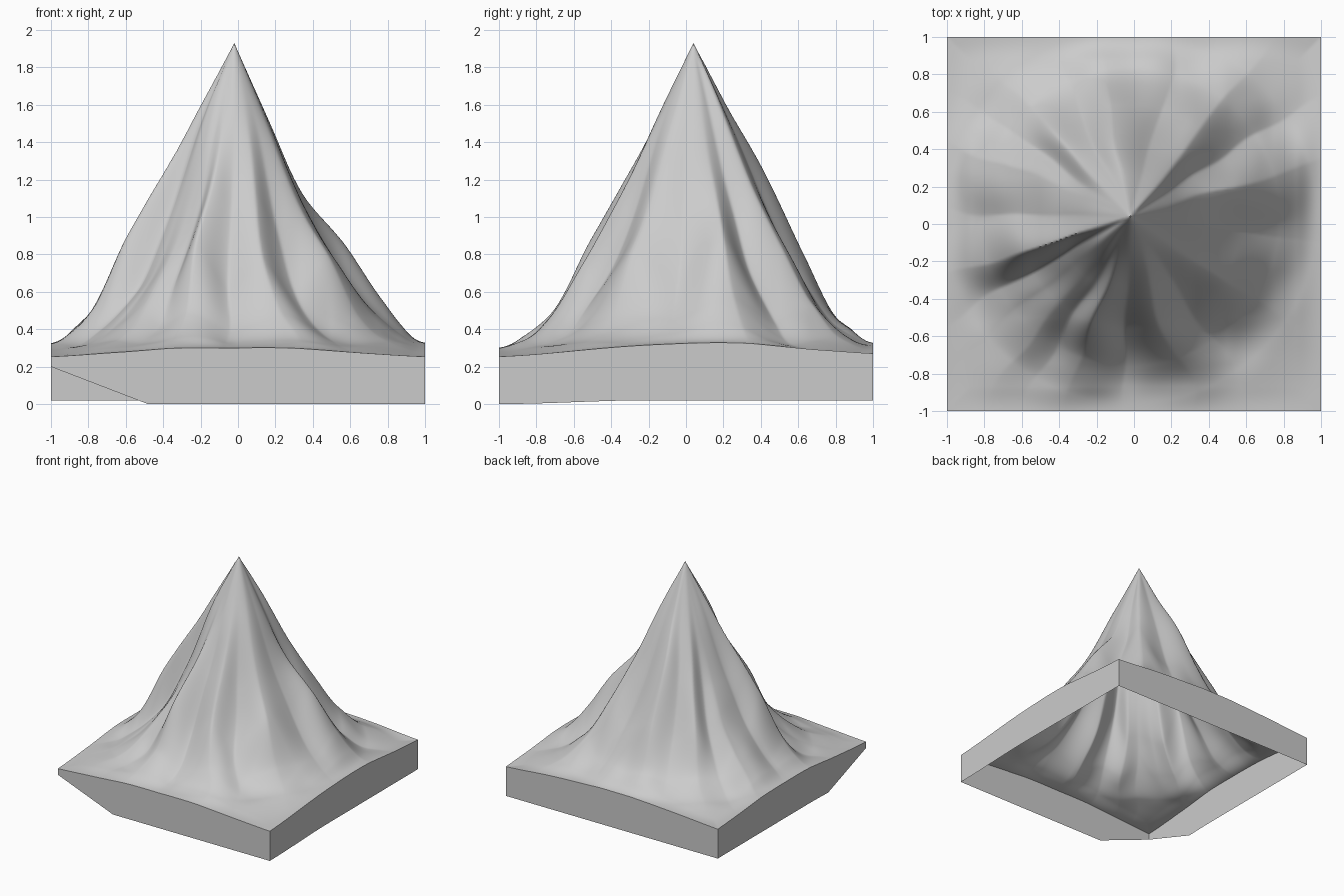
import bpy, bmesh, math
from mathutils import noise, Vector

if "Cube" in bpy.data.objects:
    bpy.data.objects.remove(bpy.data.objects["Cube"])

N = 200                      # grid cells per side
PEAK = (-0.02, 0.04)
TOP = 1.93
RADII = [0, .2, .4, .6, .8, 1.0, 1.4]

# Ridges and gullies around the peak: angle, heights at radius .2 .4 .6 .8
SPOKES = [
    (17, 1.49, 1.10, .87, .57), (33, 1.47, .99, .66, .41),
    (50, 1.57, 1.17, .85, .55), (75, 1.51, 1.05, .66, .41),
    (100, 1.56, 1.21, .80, .43), (115, 1.52, 1.08, .67, .41),
    (132, 1.52, 1.13, .78, .45), (146, 1.49, 1.00, .64, .41),
    (157, 1.49, 1.04, .72, .50), (178, 1.51, 1.05, .66, .43),
    (198, 1.57, 1.24, .90, .51), (209, 1.51, 1.00, .60, .40),
    (220, 1.54, 1.01, .62, .42), (232, 1.53, 1.04, .68, .49),
    (241, 1.51, 1.06, .66, .43), (251, 1.52, 1.18, .86, .49),
    (268, 1.52, 1.05, .62, .38), (288, 1.52, 1.12, .78, .47),
    (305, 1.50, .97, .60, .40), (325, 1.51, 1.10, .80, .46),
    (352, 1.47, 1.01, .69, .45),
]


def smooth(t):
    t = min(max(t, 0), 1)
    return t * t * (3 - 2 * t)


def along(row, r):
    """Height along one spoke (monotone cubic through its points)."""
    h = [TOP, *row[1:], .30 + .3 * (row[4] - .36), .26]
    i = next((k for k in range(5) if r < RADII[k + 1]), 5)

    def slope(k):
        if k == 0:
            return (h[1] - h[0]) / .2
        if k == 6:
            return 0
        a = (h[k] - h[k - 1]) / (RADII[k] - RADII[k - 1])
        b = (h[k + 1] - h[k]) / (RADII[k + 1] - RADII[k])
        return 2 * a * b / (a + b) if a * b > 0 else 0

    w = RADII[i + 1] - RADII[i]
    t = min((r - RADII[i]) / w, 1)
    return (h[i] * (1 + 2 * t) * (1 - t) ** 2 + slope(i) * w * t * (1 - t) ** 2
            + h[i + 1] * t * t * (3 - 2 * t) + slope(i + 1) * w * t * t * (t - 1))


def height(x, y):
    dx, dy = x - PEAK[0], y - PEAK[1]
    r = math.hypot(dx, dy)
    # slight wander so ridges are not perfectly straight
    wander = 5 * noise.noise(Vector((x * 3, y * 3, 3))) * smooth(r / .4)
    a = (math.degrees(math.atan2(dy, dx)) + wander - 17) % 360 + 17
    rows = SPOKES + [(377, *SPOKES[0][1:])]
    k = next((k for k in range(len(rows) - 1) if a <= rows[k + 1][0]), len(rows) - 2)
    t = (a - rows[k][0]) / (rows[k + 1][0] - rows[k][0])
    t = .5 * t + .5 * smooth(t)
    z = along(rows[k], r) * (1 - t) + along(rows[k + 1], r) * t
    # rocky unevenness on the slopes
    z += .03 * noise.noise(Vector((x * 4, y * 4, 5))) * smooth(r / .3) * smooth((1.1 - r) / .3)
    # settle to the rim of the square base, a little lower along the front
    m = max(abs(x), abs(y))
    s = min(abs(x), abs(y))
    rim = .25 + .05 * math.cos(s * math.pi / 2) + .025 * smooth((y + 1) / 1.2)
    e = .8 * smooth((m - .87) / .17)
    return z * (1 - e) + rim * e


# Mountain surface
bm = bmesh.new()
bmesh.ops.create_grid(bm, x_segments=N, y_segments=N, size=1)
for v in bm.verts:
    v.co.z = height(v.co.x, v.co.y)

# Open skirt around the base, with the front left corner cut away
rim_edges = [e for e in bm.edges if e.is_boundary]
ext = bmesh.ops.extrude_edge_only(bm, edges=rim_edges)
for v in ext["geom"]:
    if isinstance(v, bmesh.types.BMVert):
        cut = .2 * (1 - (v.co.x + 1) / .52 - (v.co.y + 1) / .55)
        back = .02 * smooth((v.co.y + 1) / .8)
        v.co.z = max(back, cut)
bmesh.ops.recalc_face_normals(bm, faces=bm.faces)

mesh = bpy.data.meshes.new("mountain")
bm.to_mesh(mesh)
bm.free()
mountain = bpy.data.objects.new("mountain", mesh)
bpy.context.collection.objects.link(mountain)
bpy.context.view_layer.objects.active = mountain
mountain.select_set(True)
bpy.ops.object.shade_smooth_by_angle(angle=math.radians(50))
